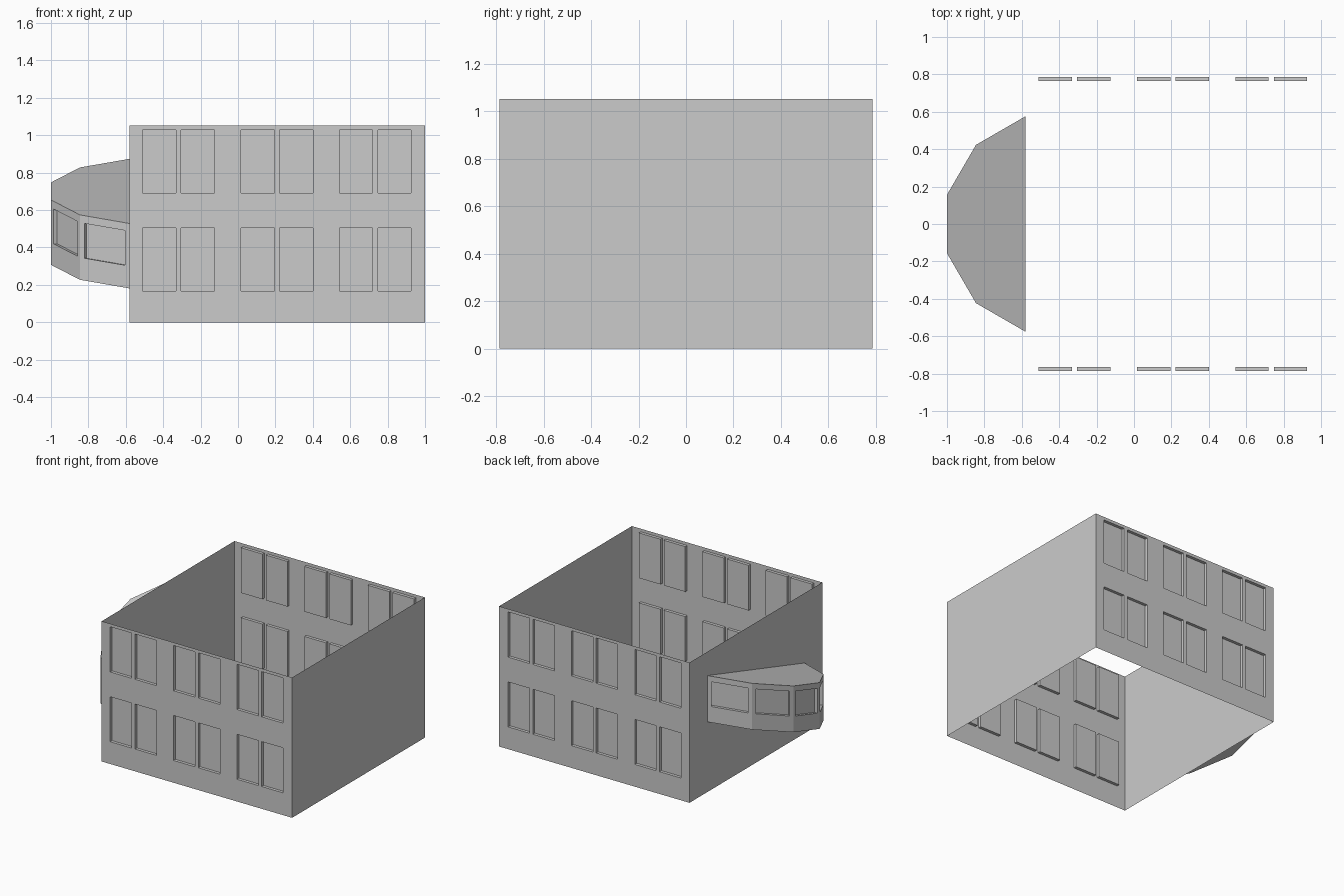
import bpy, bmesh
from mathutils import Vector

if "Cube" in bpy.data.objects:
    bpy.data.objects.remove(bpy.data.objects["Cube"])

X0, X1, Y, H = -0.58, 1.0, 0.787, 1.052   # building shell
DEPTH = 0.022                             # window recess


def finish(bm, name):
    bmesh.ops.remove_doubles(bm, verts=bm.verts, dist=1e-5)
    mesh = bpy.data.meshes.new(name)
    bm.to_mesh(mesh)
    bm.free()
    obj = bpy.data.objects.new(name, mesh)
    bpy.context.collection.objects.link(obj)
    return obj


def quad(bm, *pts):
    return bm.faces.new([bm.verts.new(p) for p in pts])


def panel(bm, origin, u, v, us, vs, depth=DEPTH):
    """Wall grid cut at us, vs; every odd-odd cell is a recessed window."""
    back = -u.cross(v).normalized() * depth
    for i in range(len(us) - 1):
        for j in range(len(vs) - 1):
            cell = [origin + u * a + v * b for a, b in (
                (us[i], vs[j]), (us[i + 1], vs[j]),
                (us[i + 1], vs[j + 1]), (us[i], vs[j + 1]))]
            if i % 2 and j % 2:
                inner = [p + back for p in cell]
                quad(bm, *inner)
                for k in range(4):
                    n = (k + 1) % 4
                    quad(bm, cell[k], cell[n], inner[n], inner[k])
            else:
                quad(bm, *cell)


# Long walls: three window pairs on two floors, mirrored front to back
xs = [X0]
for start in (-0.51, 0.016, 0.542):
    xs += [start, start + 0.178, start + 0.206, start + 0.384]
xs.append(X1)
bm = bmesh.new()
panel(bm, Vector((0, -Y, 0)), Vector((1, 0, 0)), Vector((0, 0, 1)),
      xs, [0, 0.167, 0.504, 0.69, 1.029, H])
walls = finish(bm, "window_walls")
mirror = walls.modifiers.new("Mirror", 'MIRROR')
mirror.use_axis = (False, True, False)

# Plain end walls
bm = bmesh.new()
for x, s in ((X0, -1), (X1, 1)):
    quad(bm, (x, -s * Y, 0), (x, s * Y, 0), (x, s * Y, H), (x, -s * Y, H))
finish(bm, "end_walls")

# Sloping bay: half-decagon-like plan rising toward the back
half = [(X0, 0.576), (-0.845, 0.423), (-1.0, 0.156)]
plan = half + [(x, -y) for x, y in reversed(half)]
BAY_H = 0.347
base = [Vector((x, y, 0.354 + 0.3 * y)) for x, y in plan]
up = Vector((0, 0, BAY_H))
bm = bmesh.new()
for a, b in zip(base, base[1:]):
    panel(bm, a, b - a, up, [0, 0.09, 0.91, 1], [0, 0.345, 0.88, 1])
quad(bm, *[p + up for p in base])
quad(bm, *reversed(base))
finish(bm, "sloping_bay")
